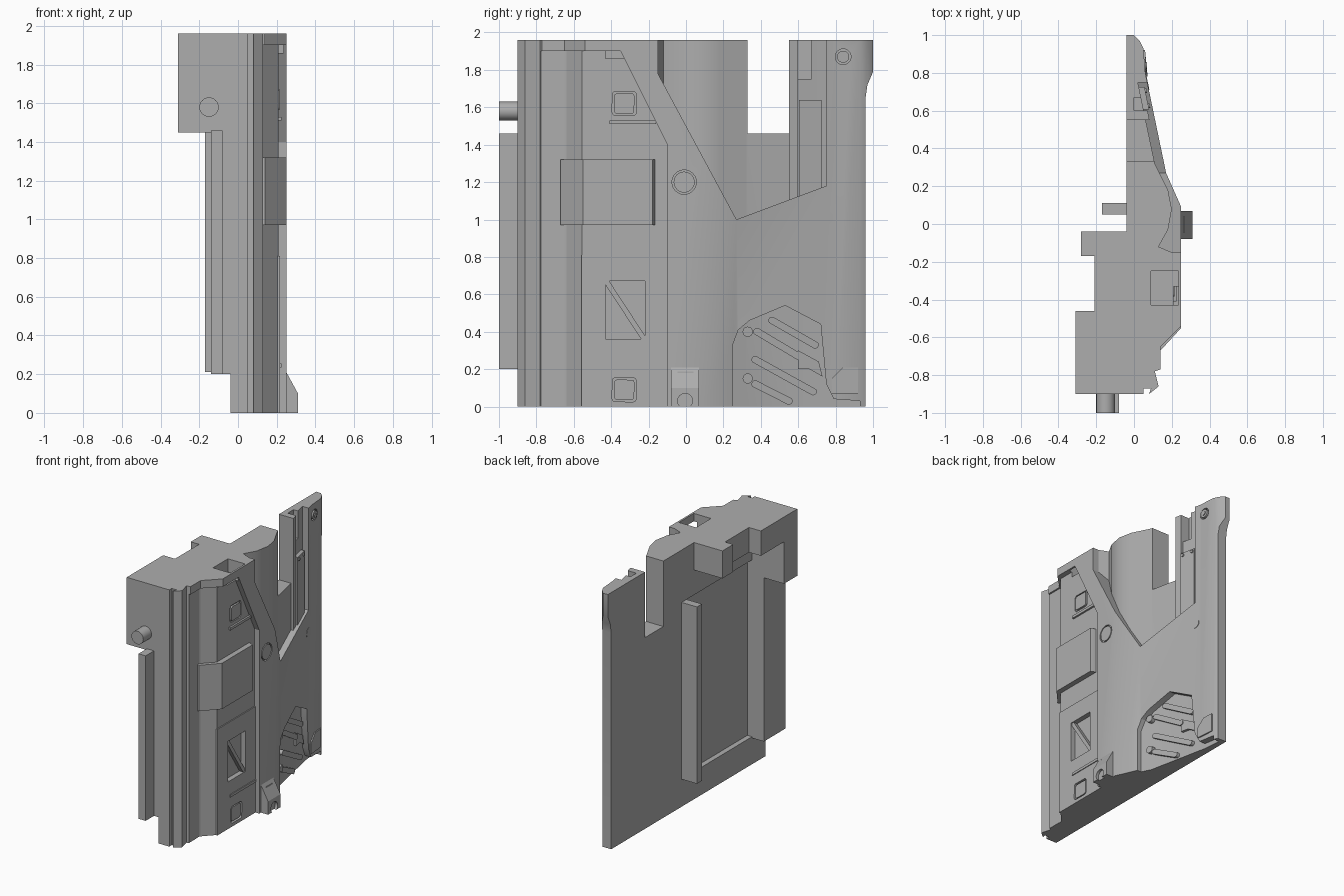
import bpy, bmesh, math

if "Cube" in bpy.data.objects:
    bpy.data.objects.remove(bpy.data.objects["Cube"], do_unlink=True)

grey = bpy.data.materials.new("plain grey")
grey.use_nodes = True
COLOUR = (0.42, 0.42, 0.42, 1)
grey.diffuse_color = COLOUR
grey.node_tree.nodes["Principled BSDF"].inputs["Base Color"].default_value = COLOUR

TOP = 1.96
BACK = -0.04
PANEL = 0.21   # floor of the recessed front panel
DEEP = -0.05   # recess floor relative to the outer skin


def prism(name, points, axis, low, high):
    """Extrude an outline along an axis; limits may be functions of the outline's first coordinate."""
    bm = bmesh.new()
    rings = []
    for limit in (low, high):
        ring = []
        for u, v in points:
            w = limit(u) if callable(limit) else limit
            ring.append(bm.verts.new({"x": (w, u, v), "y": (u, w, v), "z": (u, v, w)}[axis]))
        rings.append(ring)
    bm.faces.new(rings[0])
    bm.faces.new(rings[1])
    for i in range(len(points)):
        j = (i + 1) % len(points)
        bm.faces.new((rings[0][i], rings[0][j], rings[1][j], rings[1][i]))
    bmesh.ops.recalc_face_normals(bm, faces=bm.faces)
    mesh = bpy.data.meshes.new(name)
    bm.to_mesh(mesh)
    bm.free()
    mesh.materials.append(grey)
    obj = bpy.data.objects.new(name, mesh)
    bpy.context.collection.objects.link(obj)
    return obj


def rect(a, b, c, d):
    return [(a, c), (b, c), (b, d), (a, d)]


def box(name, xs, ys, zs):
    return prism(name, rect(*xs, *ys), "z", *zs)


def arc(u, v, r, start=0, sweep=math.tau, steps=24):
    return [(u + r * math.cos(start + sweep * i / steps), v + r * math.sin(start + sweep * i / steps))
            for i in range(steps)]


def capsule(p, q, r):
    angle = math.atan2(q[1] - p[1], q[0] - p[0])
    return (arc(*q, r, angle - math.pi / 2, math.pi, 8) + arc(*p, r, angle + math.pi / 2, math.pi, 8))


def rounded(u, v, half, r):
    pts = []
    for i, (a, b) in enumerate([(1, 1), (-1, 1), (-1, -1), (1, -1)]):
        pts += arc(u + a * (half - r), v + b * (half - r), r, i * math.pi / 2, math.pi / 2, 4)
    return pts


def cut(target, cutters):
    for cutter in cutters:
        mod = target.modifiers.new("cut", "BOOLEAN")
        mod.operation = "DIFFERENCE"
        mod.solver = "EXACT"
        mod.object = cutter
    bpy.context.view_layer.update()
    graph = bpy.context.evaluated_depsgraph_get()
    mesh = bpy.data.meshes.new_from_object(target.evaluated_get(graph))
    target.modifiers.clear()
    target.data = mesh
    for cutter in cutters:
        bpy.data.objects.remove(cutter, do_unlink=True)


# Outer surface of the rear wing, used to seat details on the slope
WING = [(0.25, 0.09), (0.17, 0.27), (0.06, 0.8), (0.05, 0.93)]


def skin(y, offset=0.0):
    for (xa, ya), (xb, yb) in zip(WING, WING[1:]):
        if y <= yb:
            return xa + (xb - xa) * max(0, y - ya) / (yb - ya) + offset
    return WING[-1][0] + offset


def relief(name, points, low, high):
    return prism(name, points, "x", lambda y: skin(y, low), lambda y: skin(y, high))


# Plan outlines: front lip, outer skin and the lower core behind it
LIP = [(BACK, -0.9), (0.05, -0.9), (0.05, -0.87), (0.09, -0.87), (0.08, -0.9),
       (0.13, -0.86), (0.11, -0.78), (0.14, -0.77), (0.14, -0.65)]
TIP = [(0.03, 0.97), (0.0, 1.0), (BACK, 1.0)]
outer = prism("outer_skin", LIP + [(0.25, -0.54)] + WING + TIP, "z", 0, TOP)
core = prism("inner_core", [(BACK, -0.8), (0.1, -0.7), (0.2, -0.5), (0.2, -0.15), (0.13, -0.12), (0.18, -0.03),
             (0.2, 0.08), (0.18, 0.18), (0.11, 0.32), (skin(0.57, DEEP), 0.57), (skin(0.8, DEEP), 0.8),
             (0.0, 0.94), (BACK, 0.94)], "z", 0, TOP)


def rear_slot():
    return box("rear_slot", (-1, 1), (0.33, 0.55), (1.46, 3))


def back_recess():
    return box("back_recess", (-1, 0), (-0.74, 0.05), (0.21, 1.56))


def top_pocket():
    return box("top_pocket", (0.09, 0.235), (-0.43, -0.25), (1.86, 3))


vee = [(-0.15, 3), (-0.15, 1.78), (0.27, 1.0), (0.75, 1.18), (0.75, 3)]
bay = [(0.25, -1), (0.25, 0.33), (0.28, 0.41), (0.34, 0.46), (0.53, 0.54), (0.72, 0.44),
       (0.75, 0.12), (0.79, 0.04), (0.93, 0.03), (0.93, -1)]
panel = [(-0.56, -1), (-0.56, 1.9), (-0.35, 1.9), (-0.1, 1.4), (-0.1, -1)]
tail = [(0.96, -1), (0.96, 1.65), (0.97, 1.72), (1.0, 1.79), (2, 1.79), (2, -1)]
cut(outer, [
    prism("vee_cut", vee, "x", 0, 1), prism("bay_cut", bay, "x", 0, 1),
    prism("panel_cut", panel, "x", PANEL, 1), prism("tail_cut", tail, "x", -1, 1),
    prism("corner_cut", [(0.125, -0.67), (0.125, -0.645), (PANEL, -0.555), (1, -0.555), (1, -0.67)], "z", -1, 1.9),
    box("column_cut", (0.127, 1), (-0.78, -0.66), (-1, 1.9)),
    rear_slot(), back_recess(), top_pocket(),
    prism("button_cut", arc(-0.01, 1.2, 0.065), "x", 0.235, 1),
    prism("window_cut", rect(-0.43, -0.22, 0.36, 0.67), "x", 0.18, 1),
    prism("upper_latch_cut", rounded(-0.33, 1.62, 0.065, 0.02), "x", 0.195, 1),
    prism("lower_latch_cut", rounded(-0.33, 0.09, 0.065, 0.02), "x", 0.195, 1),
    prism("screw_cut", arc(0.84, 1.87, 0.042), "x", 0.035, 1),
])
cut(core, [rear_slot(), back_recess(), top_pocket(),
           prism("window_cut", rect(-0.43, -0.22, 0.36, 0.67), "x", 0.18, 1),
           box("channel_cut", (-0.02, 0.2), (0.6, 0.67), (1.75, 3))])

# Front panel details
chamfer = [(0.1, -0.67), (0.14, -0.67), (0.25, -0.55), (0.25, -0.18), (PANEL, -0.165), (0.1, -0.165)]
prism("belt_block", chamfer, "z", 0.97, 1.32)
lower = prism("lower_panel", rect(-0.56, -0.1, 0, 0.81), "x", 0.2, PANEL + 0.008)
cut(lower, [prism("window_cut", rect(-0.43, -0.22, 0.36, 0.67), "x", 0, 1),
            prism("latch_cut", rounded(-0.33, 0.09, 0.065, 0.02), "x", 0, 1)])
prism("window_brace", [(-0.43, 0.67), (-0.41, 0.67), (-0.22, 0.38), (-0.22, 0.36), (-0.24, 0.36), (-0.43, 0.65)],
      "x", 0.17, PANEL)
for name, z, end, rib in (("upper", 1.62, -0.16, 1.52), ("lower", 0.09, -0.1, 0.245)):
    prism(name + "_latch", rounded(-0.33, z, 0.054, 0.015), "x", 0.18, PANEL + 0.004)
    prism(name + "_rib", rect(-0.41, end, rib - 0.01, rib + 0.01), "x", 0.2, PANEL + 0.014)
prism("round_button", arc(-0.01, 1.2, 0.056), "x", 0.2, 0.25)

# Bottom clip with its pivot
clip = prism("bottom_clip", [(0.2, 0), (0.31, 0), (0.31, 0.1), (0.25, 0.21), (0.2, 0.21)], "y", -0.08, 0.07)
cut(clip, [box("clip_notch", (0.262, 0.4), (-0.045, 0.04), (0.18, 0.3)),
           prism("clip_hole", arc(-0.005, 0.03, 0.04), "x", 0.29, 1)])

# Machinery inside the lower bay
bars = [((0.46, 0.46), (0.69, 0.33)), ((0.38, 0.4), (0.6, 0.27)), ((0.37, 0.25), (0.68, 0.08)),
        ((0.37, 0.12), (0.55, 0.03))]
for i, (p, q) in enumerate(bars):
    relief("bay_bar_%d" % i, capsule(p, q, 0.02), -0.07, -0.025)
relief("bay_step", [(0.6, 0.3), (0.71, 0.24), (0.73, 0.16), (0.66, 0.2), (0.6, 0.2)], -0.07, -0.03)
for z in (0.4, 0.15):
    relief("bay_bolt", arc(0.33, z, 0.027), -0.08, -0.02)

# Rear wing details
relief("corner_plate", [(0.78, 0.07), (0.92, 0.07), (0.92, 0.21), (0.84, 0.21), (0.78, 0.15)], -0.02, 0.008)
relief("wing_disc", arc(0.75, 1.01, 0.037), -0.02, 0.003)
relief("channel_cover", [(0.605, 1.08), (0.725, 1.13), (0.725, 1.64), (0.605, 1.64)], -0.06, -0.02)
relief("channel_wall", rect(0.55, 0.6, 1.05, TOP), -0.08, -0.03)
for y in (0.625, 0.705):
    relief("cover_screw", arc(y, 1.62, 0.012, steps=12), -0.03, -0.012)
for radius, height in ((0.032, 0.006), (0.016, 0.012)):
    relief("wing_screw", arc(0.84, 1.87, radius), -0.04, height)

# Back side: mounting blocks, rails and the front peg
box("top_block_front", (-0.31, 0), (-0.9, -0.74), (1.45, TOP))
box("top_block_middle", (-0.31, 0), (-0.74, -0.46), (1.77, TOP))
box("top_block_bridge", (-0.21, 0), (-0.46, -0.17), (1.77, TOP))
box("top_block_rear", (-0.28, 0), (-0.17, -0.04), (1.75, TOP))
box("front_rail", (-0.14, -0.08), (-1, -0.74), (0.2, 1.46))
box("front_rail_base", (-0.09, 0), (-0.9, -0.74), (0.2, 1.46))
box("rear_rail", (-0.17, 0), (0.05, 0.11), (0.21, 1.56))
prism("front_peg", arc(-0.15, 1.58, 0.05), "y", -1, -0.85)

# Smooth the curved surfaces, keep the hard edges
bpy.ops.object.select_all(action="DESELECT")
for obj in bpy.context.scene.objects:
    if obj.type == "MESH":
        obj.select_set(True)
        bpy.context.view_layer.objects.active = obj
bpy.ops.object.shade_smooth_by_angle(angle=math.radians(25))
